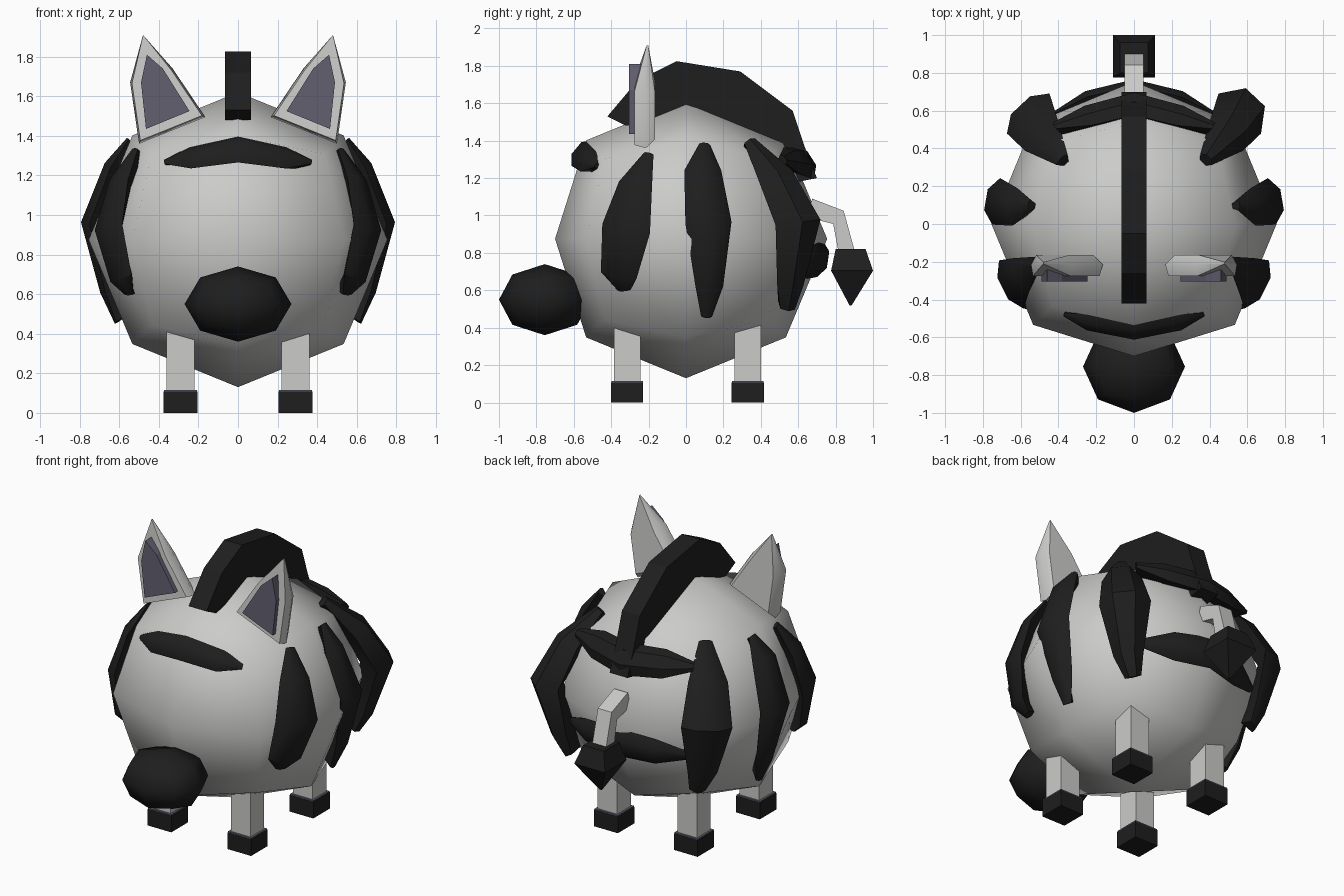
import bpy, bmesh, math
from mathutils import Vector

if "Cube" in bpy.data.objects:
    bpy.data.objects.remove(bpy.data.objects["Cube"])


def material(name, rgb):
    m = bpy.data.materials.new(name)
    m.diffuse_color = (*rgb, 1)
    m.use_nodes = True
    m.node_tree.nodes["Principled BSDF"].inputs["Base Color"].default_value = m.diffuse_color
    return m


GREY = material("light_grey", (0.60, 0.60, 0.59))
BLACK = material("black", (0.013, 0.013, 0.013))
PLUM = material("grey_plum", (0.125, 0.115, 0.165))
CENTRE = Vector((0, 0, 0.875))


def finish(name, bm, mat, smooth=None):
    bmesh.ops.recalc_face_normals(bm, faces=bm.faces)
    me = bpy.data.meshes.new(name)
    bm.to_mesh(me)
    bm.free()
    me.materials.append(mat)
    ob = bpy.data.objects.new(name, me)
    bpy.context.collection.objects.link(ob)
    if smooth:
        bpy.ops.object.select_all(action='DESELECT')
        ob.select_set(True)
        bpy.context.view_layer.objects.active = ob
        bpy.ops.object.shade_smooth_by_angle(angle=math.radians(smooth))
    return ob


def ball(name, centre, radii, mat):
    """Cube split once and pushed out to an ellipsoid."""
    bm = bmesh.new()
    bmesh.ops.create_cube(bm, size=2)
    bmesh.ops.subdivide_edges(bm, edges=bm.edges[:], cuts=1, use_grid_fill=True)
    for v in bm.verts:
        n = v.co.normalized()
        v.co = Vector(centre) + Vector([a * r for a, r in zip(n, radii)])
    return finish(name, bm, mat, 80)


def loft(name, rings, mat, smooth=None):
    """Join equal rings of points and close both ends."""
    bm = bmesh.new()
    rows = [[bm.verts.new(p) for p in r] for r in rings]
    n = len(rows[0])
    for a, b in zip(rows, rows[1:]):
        for i in range(n):
            j = (i + 1) % n
            bm.faces.new((a[i], a[j], b[j], b[i]))
    bm.faces.new(rows[0])
    bm.faces.new(rows[-1][::-1])
    return finish(name, bm, mat, smooth)


def rect(c, x, y, z=0):
    """Rectangular ring; z shears it along y."""
    c = Vector(c)
    return [c + Vector((sx * x, sy * y, sy * z))
            for sx, sy in ((-1, -1), (1, -1), (1, 1), (-1, 1))]


def stripe(name, spine, thick, side=1):
    """Raised patch following a spine of (x, y, z, half width)."""
    pts = [Vector((side * p[0], p[1], p[2])) for p in spine]
    widest = max(p[3] for p in spine)
    rings = []
    for i, p in enumerate(pts):
        h = spine[i][3]
        out = (p - CENTRE).normalized()
        along = pts[min(i + 1, len(pts) - 1)] - pts[max(i - 1, 0)]
        w = along.cross(out).normalized()
        t = thick * h / widest
        rings.append([p - w * h, p - w * h * 0.45 + out * t,
                      p + w * h * 0.45 + out * t, p + w * h, p - out * 0.07])
    return loft(name, rings, BLACK, 40)


# Body and muzzle
body = ball("body", CENTRE, (0.755, 0.755, 0.745), GREY)
for v in body.data.vertices:
    if v.co.y < -0.7:
        v.co.y = -0.70
ball("muzzle", (0, -0.755, 0.55), (0.27, 0.245, 0.19), BLACK)

# Side stripes
FRONT = [(0.52, -0.20, 1.33, 0.03), (0.60, -0.27, 1.17, 0.10),
         (0.65, -0.32, 0.93, 0.145), (0.59, -0.36, 0.68, 0.11),
         (0.55, -0.33, 0.60, 0.04)]
MIDDLE = [(0.55, 0.10, 1.38, 0.03), (0.63, 0.09, 1.24, 0.10),
          (0.73, 0.12, 0.96, 0.125), (0.66, 0.125, 0.62, 0.075),
          (0.61, 0.11, 0.46, 0.03)]
REAR = [(0.38, 0.34, 1.39, 0.04), (0.49, 0.47, 1.20, 0.12),
        (0.56, 0.585, 0.96, 0.155), (0.505, 0.55, 0.64, 0.09),
        (0.46, 0.54, 0.51, 0.05)]
for side, label in ((1, "right"), (-1, "left")):
    stripe(label + "_front_stripe", FRONT, 0.05, side)
    stripe(label + "_middle_stripe", MIDDLE, 0.055, side)
    stripe(label + "_rear_stripe", REAR, 0.12 if side > 0 else 0.06, side)


# Stripes crossing the forehead and the back
def cross_stripe(name, half, thick):
    spine = [(-x, y, z, h) for x, y, z, h in half] + half[-2::-1]
    stripe(name, spine, thick)


cross_stripe("forehead_stripe", [(0.37, -0.48, 1.27, 0.015),
             (0.24, -0.52, 1.29, 0.07), (0, -0.555, 1.335, 0.09)], 0.04)
cross_stripe("upper_back_stripe", [(0.42, 0.52, 1.30, 0.03),
             (0.24, 0.57, 1.29, 0.09), (0, 0.63, 1.28, 0.10)], 0.05)
cross_stripe("lower_back_stripe", [(0.42, 0.58, 0.74, 0.03),
             (0.24, 0.66, 0.75, 0.09), (0, 0.715, 0.77, 0.10)], 0.045)


# Flat profile pushed along one axis
def slab(name, outline, place, lo, hi, mat, smooth=None):
    return loft(name, [[place(a, b, d) for a, b in outline] for d in (lo, hi)],
                mat, smooth)


# Mane
MANE = [(-0.42, 1.53), (-0.26, 1.72), (-0.05, 1.825), (0.29, 1.77),
        (0.57, 1.56), (0.63, 1.38), (0.70, 1.20), (0.60, 1.18),
        (0.48, 1.36), (0, 1.55), (-0.32, 1.48)]
slab("mane", MANE, lambda y, z, x: (x, y, z), -0.065, 0.065, BLACK)

# Ears with raised inner panels
EAR = [(0.48, 1.91), (0.33, 1.74), (0.165, 1.495), (0.50, 1.36), (0.545, 1.67)]
INNER = [(0.46, 1.81), (0.38, 1.74), (0.245, 1.525), (0.465, 1.435), (0.49, 1.67)]
for side, label in ((1, "right"), (-1, "left")):
    cx, cz = 0.41, 1.60
    rings = []
    for y, k in ((-0.275, 0.93), (-0.215, 1.0), (-0.165, 0.8)):
        ring = []
        for i, (x, z) in enumerate(EAR):
            # the tip closes to a thin point, the base stays thick
            yy = -0.205 + (y + 0.205) * (0.08 if i == 0 else 1)
            kk = 1 if i == 0 else k
            ring.append((side * (cx + (x - cx) * kk), yy, cz + (z - cz) * kk))
        rings.append(ring)
    loft(label + "_ear", rings, GREY, 50)
    slab(label + "_inner_ear", INNER, lambda x, z, y: (side * x, y, z),
         -0.305, -0.21, PLUM)

# Legs, hooves and thin hoof rims
for x, sx in ((0.29, "right"), (-0.29, "left")):
    for y, sy in ((-0.315, "front"), (0.33, "back")):
        tag = sy + "_" + sx
        loft(tag + "_leg", [rect((x, y, z), 0.071, 0.071) for z in (0.10, 0.44)], GREY)
        loft(tag + "_hoof", [rect((x, y, z), 0.086, 0.086) for z in (0, 0.108)], BLACK)
        loft(tag + "_hoof_rim", [rect((x, y, z), 0.084, 0.084)
                                 for z in (0.108, 0.115)], PLUM)

# Tail and tuft
loft("tail", [rect((0, 0.66, 1.04), 0.05, 0.015, 0.05),
              rect((0, 0.815, 0.99), 0.05, 0.028, 0.035),
              rect((0, 0.86, 0.80), 0.05, 0.042, 0.01)], GREY, 35)
loft("tail_tuft", [rect((0, 0.88, 0.82), 0.075, 0.08),
                   rect((0, 0.888, 0.705), 0.112, 0.112),
                   rect((0, 0.88, 0.52), 0.006, 0.006)], BLACK)
